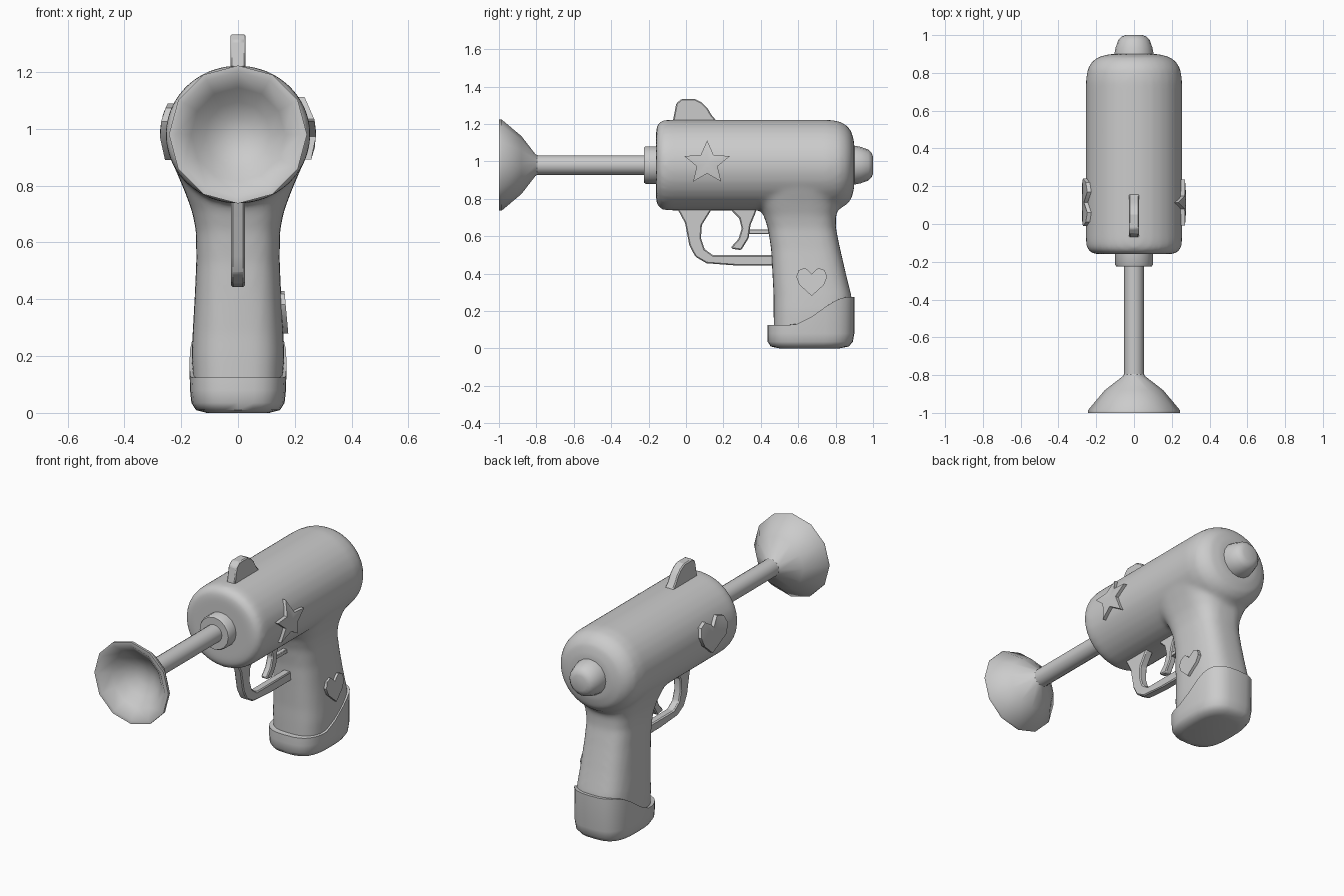
import bpy, bmesh, math

if "Cube" in bpy.data.objects:
    bpy.data.objects.remove(bpy.data.objects["Cube"])

AXIS_Z = 0.98          # height of the barrel axis
BARREL_X, BARREL_Z = 0.255, 0.243

grey = bpy.data.materials.new("plain grey")
grey.diffuse_color = (0.6, 0.6, 0.6, 1)
grey.use_nodes = True
grey.node_tree.nodes["Principled BSDF"].inputs["Base Color"].default_value = grey.diffuse_color


def finish(name, bm, smooth=35):
    bmesh.ops.recalc_face_normals(bm, faces=bm.faces[:])
    mesh = bpy.data.meshes.new(name)
    bm.to_mesh(mesh)
    bm.free()
    mesh.materials.append(grey)
    obj = bpy.data.objects.new(name, mesh)
    bpy.context.collection.objects.link(obj)
    if smooth:
        bpy.ops.object.select_all(action='DESELECT')
        obj.select_set(True)
        bpy.context.view_layer.objects.active = obj
        bpy.ops.object.shade_smooth_by_angle(angle=math.radians(smooth))
    return obj


def skin(bm, rings):
    """Join closed loops of points into a capped tube."""
    loops = [[bm.verts.new(p) for p in ring] for ring in rings]
    n = len(loops[0])
    for a, b in zip(loops, loops[1:]):
        for i in range(n):
            j = (i + 1) % n
            bm.faces.new((a[i], a[j], b[j], b[i]))
    bm.faces.new(loops[0])
    bm.faces.new(loops[-1][::-1])


def lathe(bm, profile, sides, squash=1.0):
    """Turn (y, radius) pairs about the barrel axis."""
    angles = [2 * math.pi * i / sides for i in range(sides)]
    skin(bm, [[(r * squash * math.sin(a), y, AXIS_Z + r * math.cos(a)) for a in angles]
              for y, r in profile])


def section(half_x, y0, y1, z, power=3.0, n=32):
    """Rounded rectangle; z is a height or a function of y."""
    ring = []
    for i in range(n):
        a = 2 * math.pi * i / n
        c, s = math.cos(a), math.sin(a)
        x = half_x * math.copysign(abs(c) ** (2 / power), c)
        y = (y0 + y1) / 2 + (y1 - y0) / 2 * math.copysign(abs(s) ** (2 / power), s)
        ring.append((x, y, z(y) if callable(z) else z))
    return ring


def plate(name, outline, half_x, bevel=0.006):
    """Flat part cut from a (y, z) outline, centred on x = 0."""
    bm = bmesh.new()
    skin(bm, [[(x, y, z) for y, z in outline] for x in (-half_x, half_x)])
    obj = finish(name, bm, 25)
    mod = obj.modifiers.new("soft edge", 'BEVEL')
    mod.width, mod.segments = bevel, 1
    return obj


def badge(name, outline, centre, surface, side, thick):
    """Raised shape that follows the side surface x = surface(z)."""
    bm = bmesh.new()
    layers = []
    for off in (-0.02, thick):
        pts = [centre] + [(centre[0] + u, centre[1] + v) for u, v in outline]
        layers.append([bm.verts.new((side * (surface(z) + off), y, z)) for y, z in pts])
    n = len(outline)
    for i in range(1, n + 1):
        j = i % n + 1
        for layer in layers:
            bm.faces.new((layer[0], layer[i], layer[j]))
        bm.faces.new((layers[0][i], layers[0][j], layers[1][j], layers[1][i]))
    finish(name, bm, 30)


# Body: barrel and grip fused into one soft shape
bm = bmesh.new()
lathe(bm, [(-0.16, 0.19), (-0.15, 0.222), (-0.125, 0.239), (-0.09, 0.243), (0.76, 0.243),
           (0.82, 0.235), (0.86, 0.212), (0.885, 0.18), (0.9, 0.12)], 32, BARREL_X / BARREL_Z)
skin(bm, [section(*s) for s in [
    (0.155, 0.47, 0.87, 0.05), (0.163, 0.468, 0.89, 0.2), (0.16, 0.468, 0.885, 0.28),
    (0.153, 0.462, 0.855, 0.4), (0.147, 0.455, 0.825, 0.53), (0.148, 0.438, 0.802, 0.64),
    (0.162, 0.415, 0.802, 0.71), (0.188, 0.38, 0.82, 0.78), (0.222, 0.36, 0.85, 0.86),
    (0.235, 0.38, 0.87, 0.92), (0.2, 0.42, 0.84, 1.0)]])
body = finish("body", bm, 0)
mod = body.modifiers.new("fuse", 'REMESH')
mod.mode, mod.voxel_size, mod.use_smooth_shade = 'VOXEL', 0.014, True
mod = body.modifiers.new("blend", 'SMOOTH')
mod.factor, mod.iterations = 0.5, 10

# Grip base with a swept upper edge
def base_edge(y):
    t = min(max((y - 0.56) / 0.31, 0), 1)
    return 0.125 + 0.15 * t * t * (3 - 2 * t)

bm = bmesh.new()
skin(bm, [section(0.11, 0.5, 0.82, 0.0), section(0.148, 0.453, 0.87, 0.01),
          section(0.164, 0.437, 0.892, 0.035), section(0.169, 0.435, 0.9, 0.08),
          section(0.171, 0.437, 0.902, base_edge),
          section(0.15, 0.475, 0.87, base_edge)])
finish("grip_base", bm, 45)

# Rear knob, front collar, dart rod and suction cup
for name, profile, sides in [
    ("rear_knob", [(0.86, 0.105), (0.9, 0.104), (0.935, 0.097), (0.975, 0.083),
                   (0.992, 0.066), (1.0, 0.045)], 16),
    ("front_collar", [(-0.14, 0.1), (-0.215, 0.1), (-0.225, 0.094)], 16),
    ("dart_rod", [(-0.2, 0.052), (-0.81, 0.052)], 16),
    ("suction_cup", [(-0.79, 0.05), (-0.805, 0.058), (-0.88, 0.155), (-0.985, 0.243), (-1.0, 0.243),
                     (-1.0, 0.22), (-0.95, 0.165), (-0.9, 0.115), (-0.87, 0.06),
                     (-0.862, 0.02)], 12),
]:
    bm = bmesh.new()
    lathe(bm, profile, sides)
    finish(name, bm, 50)

# Sight, trigger guard, trigger and its pin
plate("sight", [(-0.075, 1.19), (-0.052, 1.31), (-0.025, 1.333), (0.05, 1.333), (0.085, 1.315),
                (0.115, 1.285), (0.135, 1.25), (0.16, 1.22), (0.16, 1.19)], 0.027)
plate("trigger_guard", [(-0.05, 0.78), (-0.04, 0.735), (-0.005, 0.67), (0.018, 0.55), (0.05, 0.49),
                        (0.11, 0.455), (0.27, 0.443), (0.5, 0.443), (0.5, 0.498), (0.145, 0.498),
                        (0.1, 0.53), (0.08, 0.59), (0.085, 0.66), (0.135, 0.74), (0.135, 0.78)], 0.024)
plate("trigger", [(0.24, 0.78), (0.245, 0.735), (0.285, 0.695), (0.298, 0.64), (0.28, 0.585),
                  (0.24, 0.54), (0.25, 0.532), (0.295, 0.525), (0.335, 0.59), (0.345, 0.66),
                  (0.37, 0.72), (0.39, 0.78)], 0.02)
plate("trigger_pin", [(0.33, 0.612), (0.46, 0.612), (0.46, 0.636), (0.33, 0.636)], 0.014, 0.003)

# Raised star and hearts
def barrel_side(z):
    return BARREL_X * math.sqrt(1 - ((z - AXIS_Z) / BARREL_Z) ** 2)

star = [((0.128, 0.058)[i % 2] * math.sin(i * math.pi / 5),
         (0.122, 0.055)[i % 2] * math.cos(i * math.pi / 5)) for i in range(10)]
half = [(0.1, 0.4), (0.22, 0.5), (0.42, 0.42), (0.5, 0.18), (0.4, -0.1)]
heart = [(0, 0.28)] + half + [(0, -0.5)] + [(-u, v) for u, v in reversed(half)]

def scaled_heart(w, h):
    return [(u * w, v * h) for u, v in heart]

badge("star", star, (0.113, 0.99), barrel_side, 1, 0.02)
badge("barrel_heart", scaled_heart(0.25, 0.2), (0.115, 0.99), barrel_side, -1, 0.02)
badge("grip_heart", scaled_heart(0.165, 0.15), (0.672, 0.355),
      lambda z: 0.161 - 0.09 * (z - 0.28), 1, 0.016)
